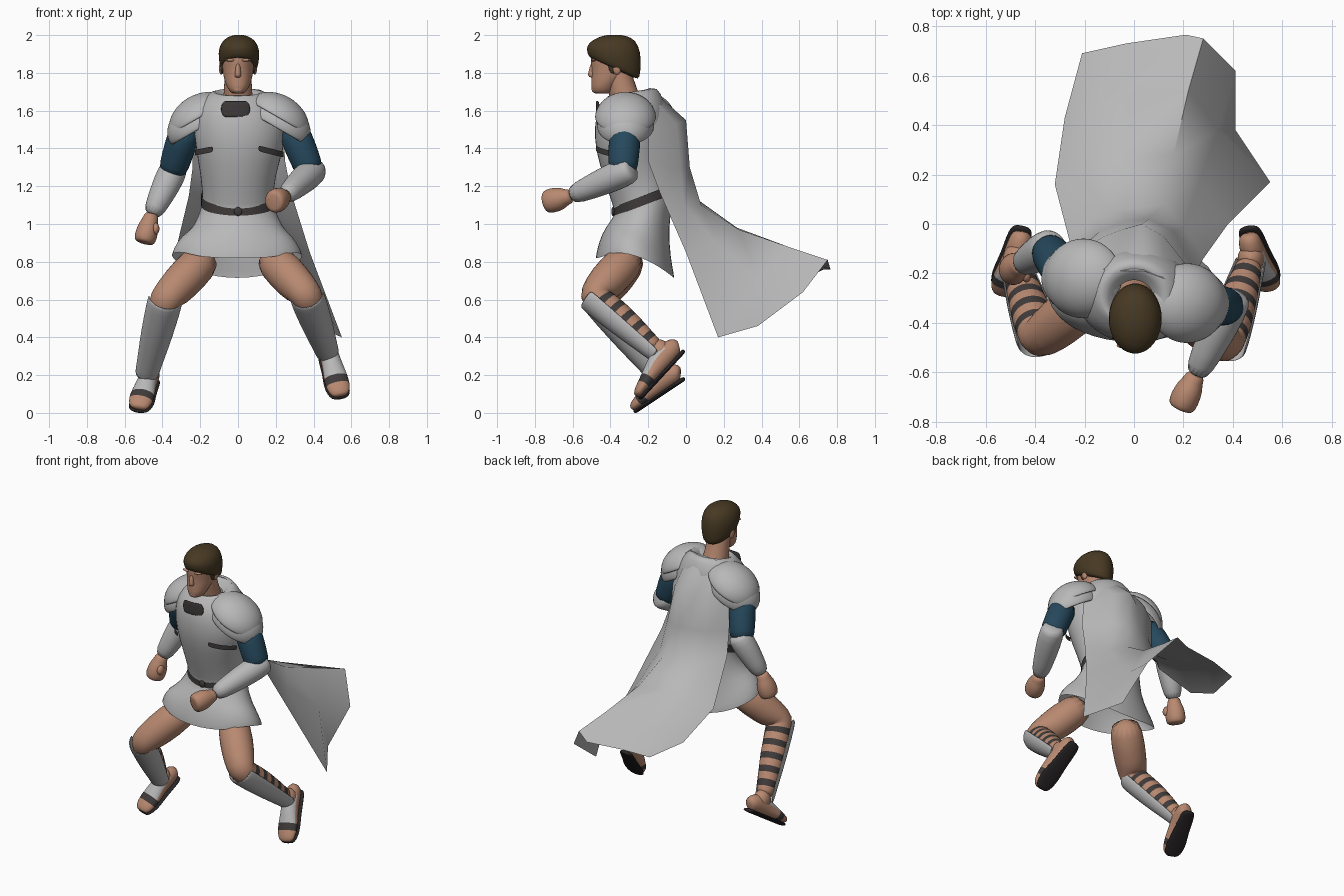
import bpy, bmesh, math
from mathutils import Vector as V

if "Cube" in bpy.data.objects:
    bpy.data.objects.remove(bpy.data.objects["Cube"])


def material(name, r, g, b):
    m = bpy.data.materials.new(name)
    m.diffuse_color = (r, g, b, 1)
    m.use_nodes = True
    m.node_tree.nodes["Principled BSDF"].inputs["Base Color"].default_value = m.diffuse_color
    return m


GREY = material("pale grey armour", .48, .48, .48)
SKIN = material("tan skin", .48, .25, .163)
BLUE = material("navy cloth", .019, .065, .108)
DARK = material("dark leather", .05, .043, .043)
HAIR = material("brown hair", .063, .041, .017)
SOLE = material("black sole", .022, .018, .02)


def surface(name, rings, mats, closed=True, caps=False, sub=1, rule=None, thick=0):
    """Skin a list of point rings; rule(segment, step) picks the material."""
    bm = bmesh.new()
    rows = [[bm.verts.new(p) for p in r] for r in rings]
    n = len(rows[0])
    for i in range(len(rows) - 1):
        for j in range(n if closed else n - 1):
            k = (j + 1) % n
            f = bm.faces.new((rows[i][j], rows[i][k], rows[i + 1][k], rows[i + 1][j]))
            f.material_index = rule(i, j) if rule else 0
    if caps:
        bm.faces.new(rows[0])
        bm.faces.new(rows[-1]).material_index = rule(len(rows) - 2, 0) if rule else 0
    bmesh.ops.recalc_face_normals(bm, faces=bm.faces)
    for f in bm.faces:
        f.smooth = True
    me = bpy.data.meshes.new(name)
    bm.to_mesh(me)
    bm.free()
    for m in mats:
        me.materials.append(m)
    ob = bpy.data.objects.new(name, me)
    bpy.context.collection.objects.link(ob)
    if thick:
        s = ob.modifiers.new("thickness", 'SOLIDIFY')
        s.thickness = thick
    if sub:
        s = ob.modifiers.new("smooth", 'SUBSURF')
        s.levels = s.render_levels = sub
    return ob


def angles(a0, a1, n):
    full = abs(a1 - a0) == 360
    return [math.radians(a0 + (a1 - a0) * i / n) for i in range(n if full else n + 1)]


def hoop(x, y, z, rx, ry, slope=0, a0=0, a1=360, n=20, lean=0):
    """Horizontal ellipse, tilted by slope along y and by lean along x."""
    return [V((x + rx * math.cos(a), y + ry * math.sin(a),
               z + slope * ry * math.sin(a) + lean * rx * math.cos(a))) for a in angles(a0, a1, n)]


def tube(name, path, radii, mats, a0=0, a1=360, n=16, **kw):
    """Elliptical rings across a path; angle 90 is the front (or top) side."""
    pts = [V(p) for p in path]
    rings = []
    for i, p in enumerate(pts):
        t = (pts[min(i + 1, len(pts) - 1)] - pts[max(i - 1, 0)]).normalized()
        u = (V((1, 0, 0)) - t * t.x).normalized()
        v = t.cross(u)
        ru, rv = radii[i] if isinstance(radii[i], tuple) else (radii[i], radii[i])
        rings.append([p + u * ru * math.cos(a) + v * rv * math.sin(a) for a in angles(a0, a1, n)])
    return surface(name, rings, mats, closed=abs(a1 - a0) == 360, **kw)


def ball(name, c, r, mat):
    x, y, z = c
    th = [math.pi * (i + .15) / 8.3 for i in range(9)]
    return surface(name, [hoop(x, y, z - r[2] * math.cos(t), r[0] * math.sin(t), r[1] * math.sin(t), n=14)
                          for t in th], [mat], caps=True)


def lerp(a, b, t):
    return V(a).lerp(V(b), t)


# torso and flared skirt, hem raised over both thighs
def hem(z, ry, rx):
    return [p + V((0, 0, .06 * (p.x / rx) ** 2 - .02 * (p.y < -.42))) for p in hoop(-.005, -.27, z, rx, ry, -.3)]


surface("tunic", [hem(.775, .21, .35), hem(.80, .208, .345), hem(.87, .192, .305)] + [hoop(*r) for r in (
    (0, -.262, .98, .235, .17, 0),
    (0, -.22, 1.10, .19, .155, .35), (0, -.225, 1.14, .19, .16, .35), (0, -.26, 1.26, .2, .175, .15),
    (.01, -.295, 1.4, .237, .19), (.01, -.29, 1.52, .25, .197), (0, -.285, 1.62, .22, .185),
    (0, -.275, 1.685, .165, .14, .1), (0, -.29, 1.712, .125, .12, .2), (0, -.315, 1.66, .085, .09, .1))], [GREY])

# belt, buckle, chest straps, throat plate
surface("belt", [hoop(0, -.222, z, .199, .164, .38) for z in (1.1, 1.125, 1.152)], [DARK])
ball("belt_buckle", (0, -.386, 1.066), (.022, .01, .024), DARK)
for side, a0, a1, lean in (("left", 192, 234, .2), ("right", 294, 342, -.25)):
    surface("chest_strap_" + side,
            [hoop(.01, -.295, z, .243, .199, 0, a0, a1, 8, lean) for z in (1.41, 1.425, 1.44)], [DARK], closed=False)
surface("throat_plate", [hoop(-.013, -.295, z, rx, .182, 0, a0, 540 - a0, 8) for z, rx, a0 in (
    (1.565, .215, 254), (1.59, .215, 248), (1.63, .21, 248), (1.652, .2, 252))],
    [DARK], closed=False, thick=.009)

# neck, head and face
tube("neck", [(0, -.3, 1.6), (0, -.335, 1.7), (0, -.36, 1.8)], [.086, .076, .072], [SKIN])
surface("head", [hoop(*r) for r in (
    (0, -.45, 1.69, .025, .035), (0, -.44, 1.695, .042, .052, -.1), (0, -.42, 1.735, .064, .083, .3),
    (0, -.395, 1.785, .079, .107, .2), (0, -.385, 1.83, .084, .113), (0, -.385, 1.865, .09, .125),
    (0, -.38, 1.92, .088, .12), (0, -.38, 1.97, .05, .07))], [SKIN], caps=True)
surface("nose", [hoop(0, y, z, rx, ry, n=10) for y, z, rx, ry in (
    (-.492, 1.775, .013, .013), (-.497, 1.783, .02, .027), (-.495, 1.81, .015, .021), (-.492, 1.855, .012, .014))],
    [SKIN], caps=True)
ball("chin", (0, -.475, 1.713), (.033, .026, .022), SKIN)
ball("lips", (0, -.49, 1.752), (.027, .01, .01), SKIN)
surface("hair", [hoop(*r) for r in (
    (.005, -.382, 1.82, .088, .125, -.45), (.005, -.382, 1.832, .101, .138, -.45),
    (.005, -.382, 1.88, .11, .146, -.28), (.005, -.382, 1.93, .109, .143, -.12),
    (.005, -.38, 1.975, .086, .115), (.005, -.38, 1.997, .045, .065), (.005, -.38, 2.002, .012, .02))],
    [HAIR], caps=True)
for s in (-1, 1):
    ball("ear", (s * .088, -.365, 1.825), (.014, .024, .035), SKIN)
    ball("brow", (s * .038, -.49, 1.868), (.034, .014, .008), SKIN)
    ball("sideburn", (s * .083, -.385, 1.845), (.012, .028, .05), HAIR)


# arms: blue sleeve, grey bracer, bare fist
def arm(side, shoulder, elbow, wrist, fist):
    tube("sleeve_" + side, [shoulder, lerp(shoulder, elbow, .5), lerp(shoulder, elbow, .85), elbow],
         [.088, .085, .08, .07], [BLUE], caps=True)
    back = lerp(elbow, wrist, -.2)
    tube("bracer_" + side, [back, lerp(back, wrist, .06), lerp(back, wrist, .35), lerp(back, wrist, .7), wrist],
         [.055, .077, .078, .064, .05], [GREY], caps=True)
    d = (V(fist) - V(wrist)).normalized()
    tube("fist_" + side, [V(wrist) - d * .02, V(wrist) + d * .015, V(fist) - d * .03, V(fist) + d * .03,
                          V(fist) + d * .062, V(fist) + d * .07],
         [.04, .04, (.056, .062), (.062, .068), (.055, .06), (.04, .045)], [SKIN], caps=True)
    tub = V(fist) + V((-.045 if side == "right" else .045, -.03, .01))
    ball("thumb_" + side, tub, (.02, .03, .032), SKIN)


arm("left", (-.27, -.22, 1.53), (-.35, -.1, 1.27), (-.46, -.165, 1.04), (-.48, -.178, .965))
arm("right", (.28, -.32, 1.53), (.385, -.335, 1.27), (.245, -.62, 1.145), (.215, -.685, 1.13))


# two-layer shoulder armour, underside left open
def dome(name, c, axis, h, ru, rv, t0, t1):
    ts = [math.radians(t0 + (t1 - t0) * i / 6) for i in range(7)]
    ax = V(axis).normalized()
    tube(name, [V(c) + ax * h * math.cos(t) for t in ts],
         [(ru * math.sin(t), rv * math.sin(t)) for t in ts], [GREY], thick=.012, n=20, caps=True)
    bm = bmesh.new()
    me = bpy.data.objects[name].data
    bm.from_mesh(me)
    ends = [f for f in bm.faces if len(f.verts) > 4]
    bmesh.ops.delete(bm, geom=[min(ends, key=lambda f: f.calc_center_median().z)], context='FACES')
    bm.to_mesh(me)
    bm.free()


for side, s, c in (("left", -1, V((-.185, -.22, 1.535))), ("right", 1, V((.195, -.32, 1.535)))):
    ax = V((s * .5, 0, .87))
    dome("shoulder_rim_" + side, c + V((s * .015, 0, -.01)), ax, .135, .19, .155, 35, 98)
    dome("shoulder_plate_" + side, c + ax * .02, ax, .135, .185, .168, 4, 84)


# legs: bare leg with calf straps, front greave, sandal
def leg(side, hip, knee, ankle, heel, toe):
    calf = [lerp(knee, ankle, t) for t in (.12, .19, .29, .36, .46, .53, .63, .7, .8, .87, 1)]
    cr = [.08, .081, .082, .082, .08, .078, .073, .07, .063, .059, .055]
    tube("leg_" + side, [hip, lerp(hip, knee, .5), lerp(hip, knee, .85), knee] + calf,
         [.1, .107, .097, .088] + cr, [SKIN, DARK], caps=True,
         rule=lambda i, j: 1 if i in (4, 6, 8, 10, 12) else 0)
    tube("greave_" + side, [lerp(knee, ankle, t) for t in (-.02, .06, .3, .6, .85, 1.05)],
         [.092, .094, .09, .081, .069, .063], [GREY], a0=-8, a1=188, n=12, thick=.008)
    f = V(toe) - V(heel)
    u = (V((1, 0, 0)) - f * f.x / f.length_squared).normalized()
    n = f.normalized().cross(u)
    ts = (.01, .06, .2, .4, .55, .68, .8, .93, .99)
    hs = (.035, .05, .062, .06, .05, .042, .035, .028, .018)
    ws = (.03, .045, .052, .054, .06, .066, .066, .056, .035)
    # sandal: grey instep, dark strap, bare toes
    tube("foot_" + side, [V(heel) + f * t + n * (h + .01) for t, h in zip(ts, hs)], list(zip(ws, hs)),
         [SKIN, GREY, DARK], caps=True,
         rule=lambda i, j: 2 if i == 5 else 1 if i in (2, 3, 4) and 1 <= j <= 6 else 0)
    tube("sole_" + side, [V(heel) + f * t + n * .011 for t in ts], [(w + .001, .012) for w in ws],
         [SOLE], caps=True)
    ball("ankle_" + side, lerp(ankle, V(heel) + f * .22 + n * .06, .3), (.056, .06, .065), SKIN)


leg("left", (-.15, -.275, .85), (-.385, -.465, .6), (-.48, -.155, .22), (-.45, .0, .175), (-.53, -.27, -.005))
leg("right", (.15, -.275, .85), (.365, -.49, .62), (.47, -.155, .33), (.46, .0, .325), (.545, -.24, .065))

# wind-blown cape, top row to hem
cape_rows = (
    ((-.17, -.17, 1.66), (-.1, -.19, 1.71), (-.03, -.19, 1.72), (.04, -.19, 1.72), (.12, -.22, 1.71), (.19, -.24, 1.66)),
    ((-.24, -.12, 1.5), (-.12, -.05, 1.54), (-.04, -.02, 1.5), (.03, 0, 1.55), (.12, -.05, 1.53), (.24, -.2, 1.46)),
    ((-.24, -.12, 1.3), (-.14, -.03, 1.3), (-.04, .01, 1.3), (.06, .02, 1.3), (.16, -.03, 1.3), (.25, -.2, 1.33)),
    ((-.26, -.07, 1.15), (-.16, .03, 1.12), (-.04, .06, 1.13), (.12, .08, 1.1), (.2, -.01, 1.1), (.28, -.14, 1.17)),
    ((-.32, .16, .9), (-.18, .24, .96), (-.04, .27, .98), (.16, .28, .97), (.26, .16, .9), (.38, 0, .85)),
    ((-.28, .43, .76), (-.16, .48, .85), (-.03, .5, .87), (.22, .54, .88), (.34, .38, .71), (.55, .17, .40)),
    ((-.21, .69, .74), (-.03, .73, .76), (.21, .765, .76), (.28, .75, .81), (.41, .62, .64), (.41, .38, .46)))
cape = surface("cape", [[V(p) for p in r] for r in cape_rows], [GREY], closed=False, sub=0)
bpy.context.view_layer.objects.active = cape
cape.select_set(True)
bpy.ops.object.shade_smooth_by_angle(angle=math.radians(50))
